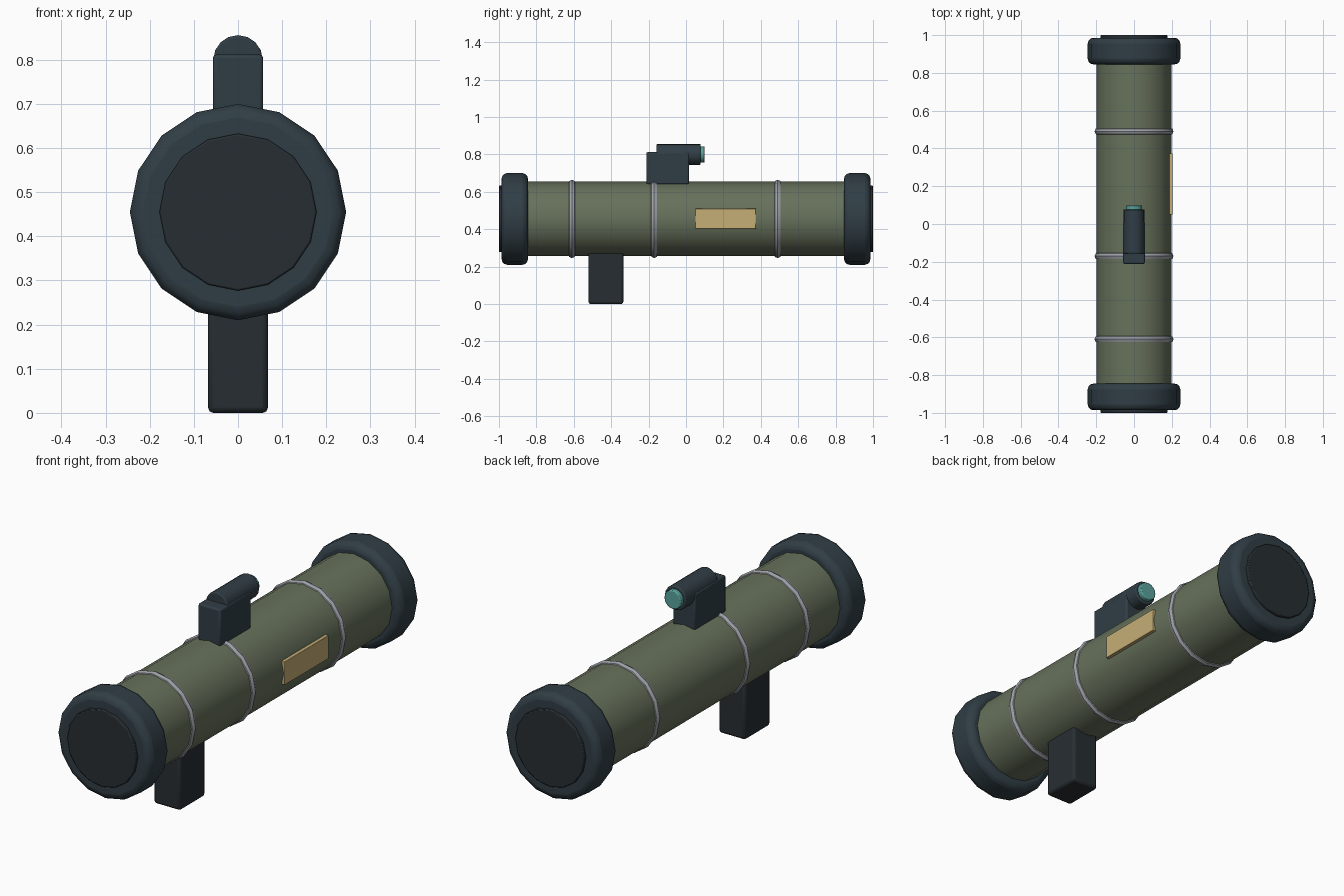
import bpy
from math import pi, radians

if "Cube" in bpy.data.objects:
    bpy.data.objects.remove(bpy.data.objects["Cube"])

AXIS_Z = 0.455  # height of the main tube's axis


def material(name, rgb):
    m = bpy.data.materials.new(name)
    m.diffuse_color = (*rgb, 1)
    m.use_nodes = True
    m.node_tree.nodes["Principled BSDF"].inputs["Base Color"].default_value = m.diffuse_color
    return m


olive = material("olive", (0.135, 0.165, 0.105))
slate = material("slate", (0.03, 0.048, 0.06))
dark = material("dark", (0.02, 0.027, 0.032))
metal = material("metal", (0.34, 0.36, 0.39))
tan = material("tan", (0.56, 0.42, 0.18))
teal = material("teal", (0.10, 0.36, 0.33))


def finish(name, mat, bevel=0, segments=2):
    ob = bpy.context.object
    ob.name = name
    ob.data.materials.append(mat)
    bpy.ops.object.transform_apply(location=False, rotation=True, scale=True)
    if bevel:
        b = ob.modifiers.new("bevel", 'BEVEL')
        b.width, b.segments = bevel, segments
        b.limit_method, b.angle_limit = 'ANGLE', radians(40)
    bpy.ops.object.shade_smooth_by_angle(angle=radians(35))
    return ob


def cylinder(name, mat, r, y0, y1, z=AXIS_Z, bevel=0, segments=2):
    bpy.ops.mesh.primitive_cylinder_add(vertices=16, radius=r, depth=y1 - y0,
                                        location=(0, (y0 + y1) / 2, z),
                                        rotation=(pi / 2, 0, 0))
    return finish(name, mat, bevel, segments)


def box(name, mat, lo, hi, bevel=0):
    bpy.ops.mesh.primitive_cube_add(size=1, location=[(a + b) / 2 for a, b in zip(lo, hi)])
    bpy.context.object.scale = [b - a for a, b in zip(lo, hi)]
    return finish(name, mat, bevel)


# Main tube
cylinder("main_tube", olive, 0.199, -0.92, 0.92)

# Rounded end collars and closing discs
for side, s in (("front", -1), ("rear", 1)):
    cylinder(side + "_collar", slate, 0.245, *sorted((s * 0.845, s * 0.986)),
             bevel=0.03, segments=3)
    cylinder(side + "_end_disc", dark, 0.178, *sorted((s * 0.9, s * 1.0)), bevel=0.004)

# Metal bands
for i, y in enumerate((-0.61, -0.17, 0.49)):
    bpy.ops.mesh.primitive_torus_add(major_segments=16, minor_segments=8,
                                     major_radius=0.189, minor_radius=0.02,
                                     location=(0, y, AXIS_Z), rotation=(pi / 2, 0, 0))
    finish(f"band_{i + 1}", metal).data.shade_smooth()

# Grip below the tube
box("grip", dark, (-0.068, -0.522, 0), (0.068, -0.335, 0.30), 0.012)

# Sight: mount, scope and lens
box("sight_mount", slate, (-0.057, -0.212, 0.64), (0.057, 0.016, 0.812), 0.008)
cylinder("sight_scope", slate, 0.056, -0.157, 0.078, z=0.80, bevel=0.005)
cylinder("sight_lens", teal, 0.043, 0.06, 0.099, z=0.80, bevel=0.004)

# Label plate on the right side
box("label_plate", tan, (0.18, 0.05, 0.402), (0.204, 0.374, 0.51), 0.002)
